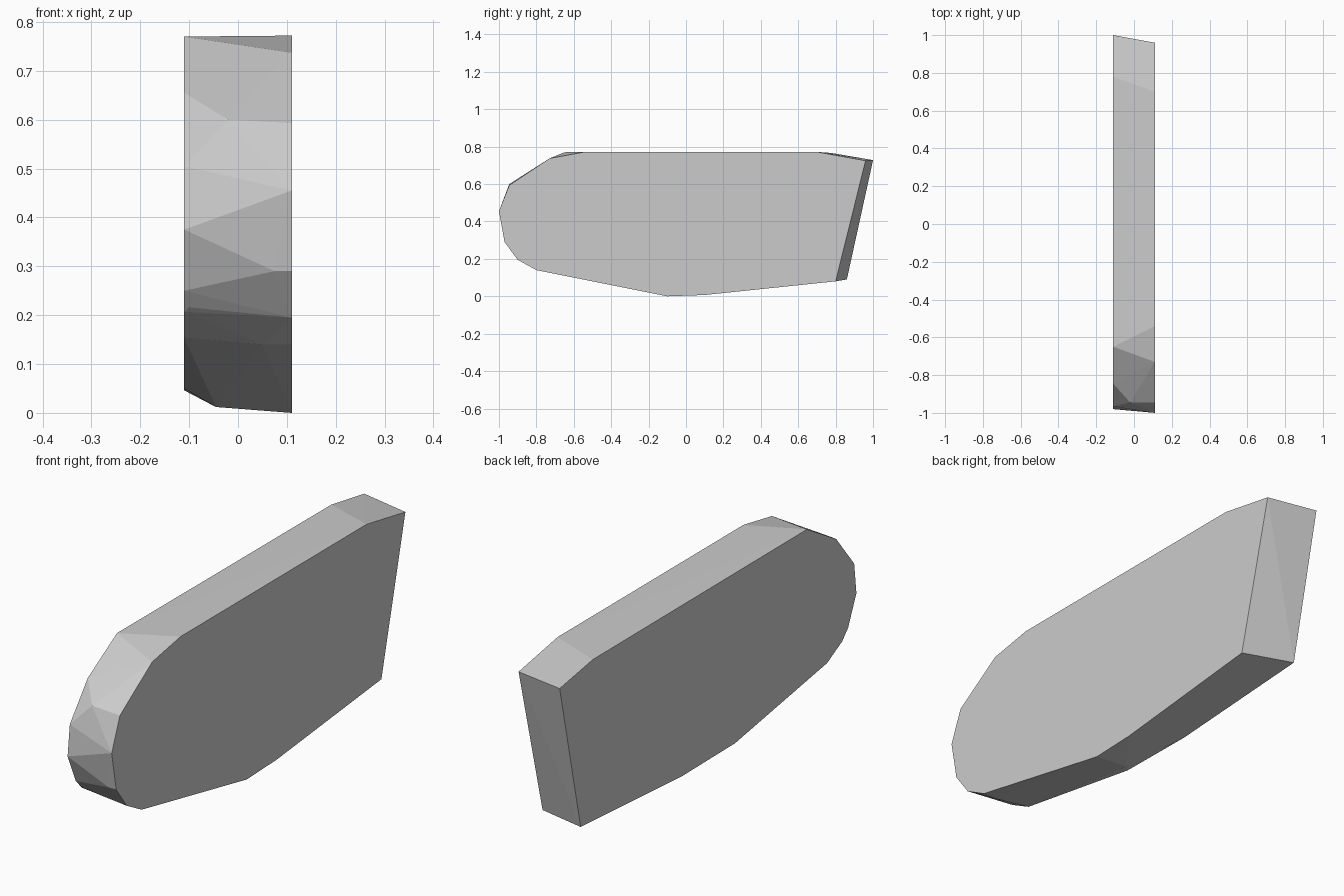
import bpy
import bmesh
import math

if "Cube" in bpy.data.objects:
    bpy.data.objects.remove(bpy.data.objects["Cube"])

HALF_WIDTH = 0.11

# Side outlines as (y, z); the two sides differ slightly
right_outline = [
    (-0.54, 0.772), (0.70, 0.772), (0.96, 0.725), (0.80, 0.08), (0.10, 0.007),
    (-0.10, 0.0), (-0.80, 0.14), (-0.90, 0.195), (-0.97, 0.29), (-1.0, 0.455),
    (-0.945, 0.593), (-0.73, 0.737),
]
left_outline = [
    (-0.65, 0.77), (0.78, 0.766), (1.0, 0.728), (0.86, 0.09), (0.18, 0.046),
    (-0.17, 0.05), (-0.785, 0.154), (-0.885, 0.207), (-0.925, 0.25),
    (-0.98, 0.375), (-0.965, 0.505), (-0.845, 0.655),
]
# Corners lying on the rim between the two sides
rim_points = [
    (-0.02, -0.945, 0.60), (0.075, -0.97, 0.29), (-0.10, -0.897, 0.216),
    (0.05, -0.80, 0.14), (-0.045, -0.10, 0.012),
]

# Faceted slab: convex skin around both outlines
bm = bmesh.new()
points = [(HALF_WIDTH, y, z) for y, z in right_outline]
points += [(-HALF_WIDTH, y, z) for y, z in left_outline]
points += rim_points
for p in points:
    bm.verts.new(p)
hull = bmesh.ops.convex_hull(bm, input=bm.verts[:])
loose = [v for v in bm.verts if not v.link_faces]
bmesh.ops.delete(bm, geom=loose, context='VERTS')

# Merge the flat side triangles into single faces
bmesh.ops.dissolve_limit(bm, angle_limit=math.radians(0.5),
                         verts=bm.verts[:], edges=bm.edges[:])
bmesh.ops.recalc_face_normals(bm, faces=bm.faces[:])

mesh = bpy.data.meshes.new("faceted_slab")
bm.to_mesh(mesh)
bm.free()

grey = bpy.data.materials.new("light_grey")
grey.diffuse_color = (0.6, 0.6, 0.6, 1.0)
grey.use_nodes = True
grey.node_tree.nodes["Principled BSDF"].inputs["Base Color"].default_value = grey.diffuse_color
mesh.materials.append(grey)

slab = bpy.data.objects.new("faceted_slab", mesh)
bpy.context.collection.objects.link(slab)
